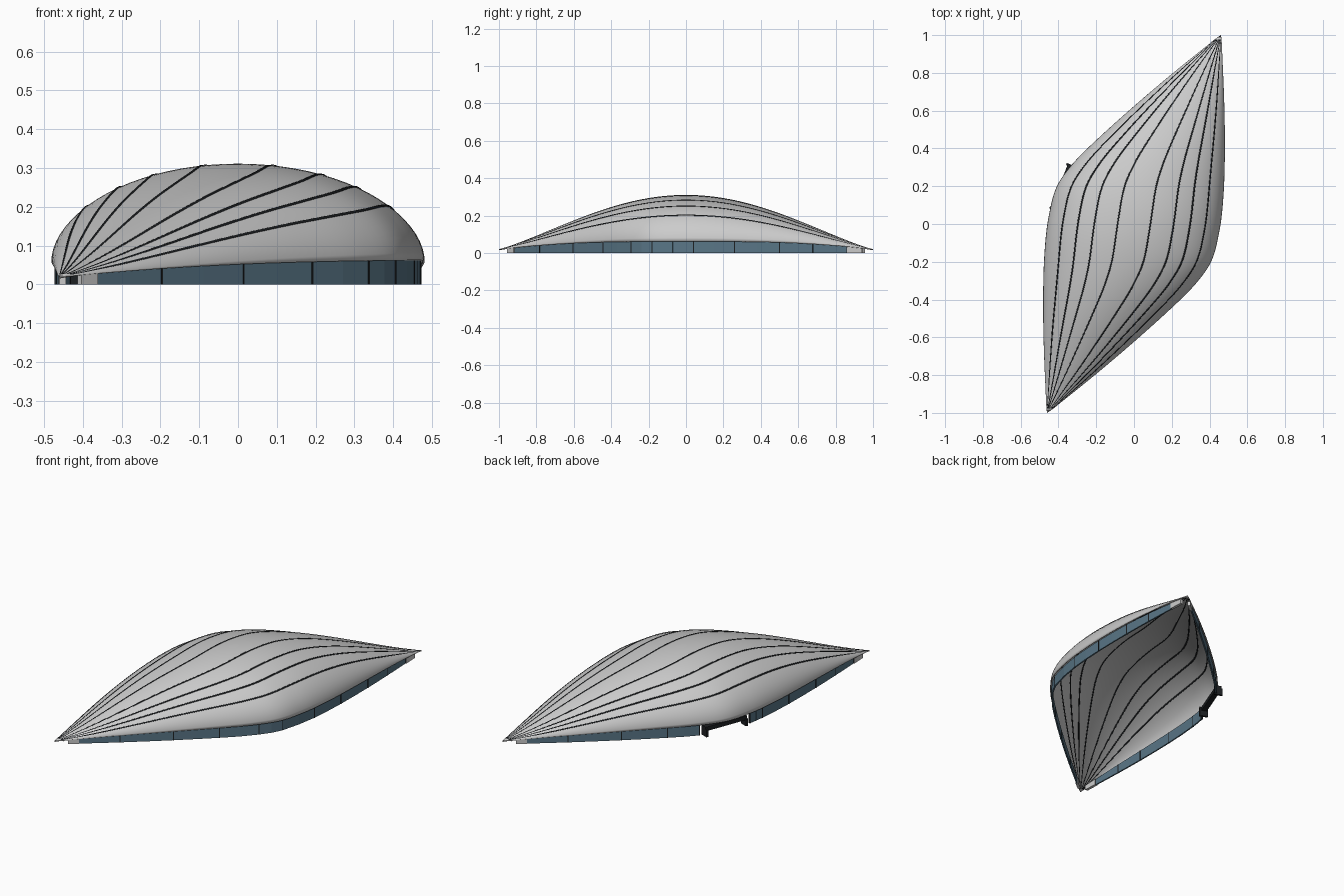
import bpy, bmesh, math
from mathutils import Vector

if "Cube" in bpy.data.objects:
    bpy.data.objects.remove(bpy.data.objects["Cube"])

def material(name, color):
    m = bpy.data.materials.new(name)
    m.diffuse_color = (*color, 1)
    m.use_nodes = True
    m.node_tree.nodes["Principled BSDF"].inputs["Base Color"].default_value = m.diffuse_color
    return m

GLASS = material("blue_glass", (0.10, 0.18, 0.24))
DARK = material("dark_metal", (0.012, 0.014, 0.016))

# Plan outline of the right eave (y, x); the left eave is its half turn
EAVE = [(-1, -.46), (-.79, -.2), (-.62, 0), (-.44, .2), (-.32, .32), (-.2, .405),
        (-.05, .447), (.1, .467), (.3, .477), (.6, .476), (1, .46)]

def slope(i):
    a, b = EAVE[max(i - 1, 0)], EAVE[min(i + 1, len(EAVE) - 1)]
    return (b[1] - a[1]) / (b[0] - a[0])

def right_x(y):
    y = max(-1, min(1, y))
    i = next(k for k in range(len(EAVE) - 1) if y <= EAVE[k + 1][0])
    (y0, x0), (y1, x1) = EAVE[i], EAVE[i + 1]
    d = y1 - y0
    t = (y - y0) / d
    return ((2*t**3 - 3*t*t + 1) * x0 + (t**3 - 2*t*t + t) * d * slope(i)
            + (3*t*t - 2*t**3) * x1 + (t**3 - t*t) * d * slope(i + 1))

def eave_z(y):
    return 0.018 + 0.044 * (1 - abs(y) ** 3)

def roof_point(q, y):
    r, l = right_x(y), -right_x(-y)
    ridge = 0.018 + 0.29 * max(0, math.cos(math.pi * y / 2)) ** 1.2
    z = eave_z(y) + max(0, ridge - eave_z(y)) * math.sqrt(max(0, 1 - q * q))
    return Vector(((r + l) / 2 + q * (r - l) / 2, y, z))

def make_object(name, bm, mat=None):
    bmesh.ops.recalc_face_normals(bm, faces=bm.faces)
    me = bpy.data.meshes.new(name)
    bm.to_mesh(me)
    bm.free()
    ob = bpy.data.objects.new(name, me)
    bpy.context.collection.objects.link(ob)
    if mat:
        me.materials.append(mat)
    return ob

# Roof shell lofted from tip to tip
NY, NA = 80, 40
bm = bmesh.new()
rows = [[bm.verts.new(roof_point(-math.cos(math.pi * j / NA), -1 + 2 * i / NY))
         for j in range(NA + 1)] for i in range(NY + 1)]
for a, b in zip(rows, rows[1:]):
    for j in range(NA):
        bm.faces.new((a[j], a[j + 1], b[j + 1], b[j]))
bmesh.ops.remove_doubles(bm, verts=bm.verts, dist=1e-5)
shell = make_object("roof_shell", bm)
mod = shell.modifiers.new("thickness", "SOLIDIFY")
mod.thickness = 0.006
mod.offset = 0
bpy.context.view_layer.objects.active = shell
shell.select_set(True)
bpy.ops.object.shade_smooth_by_angle(angle=math.radians(40))

# Dark roof seams running from tip to tip
cu = bpy.data.curves.new("roof_seams", "CURVE")
cu.dimensions = "3D"
cu.bevel_depth = 0.0055
cu.bevel_resolution = 1
for q in (.19, .46, .65, .826):
    for s in (-1, 1):
        sp = cu.splines.new("POLY")
        sp.points.add(NY - 2)
        for k, p in enumerate(sp.points):
            y = -1 + 2 * (k + 1) / NY
            p.co = (*roof_point(q * s, y), 1)
            p.radius = 1 - 0.35 * abs(y) ** 3
cu.materials.append(DARK)
bpy.context.collection.objects.link(bpy.data.objects.new("roof_seams", cu))

# Upright slab between two ground points
def add_slab(bm, a, b, za, zb, thick, base=0):
    d = (b - a).normalized()
    n = Vector((-d.y, d.x, 0)) * thick / 2
    v = [bm.verts.new(p + s * n + Vector((0, 0, z)))
         for s in (-1, 1) for p, z in ((a, base), (b, base), (b, zb), (a, za))]
    for f in ((0, 1, 2, 3), (4, 5, 6, 7), (0, 1, 5, 4), (1, 2, 6, 5), (2, 3, 7, 6), (3, 0, 4, 7)):
        bm.faces.new([v[i] for i in f])

def build_wall(side, runs, sign):
    def foot(y):
        return Vector((right_x(y) - 0.011, y, 0)) * sign
    glass, posts, ends = bmesh.new(), bmesh.new(), bmesh.new()
    for ys in runs:
        for y0, y1 in zip(ys, ys[1:]):
            end = max(abs(y0), abs(y1)) > 0.93
            for k in range(2):
                u, w = y0 + (y1 - y0) * k / 2, y0 + (y1 - y0) * (k + 1) / 2
                add_slab(ends if end else glass, foot(u), foot(w), eave_z(u), eave_z(w),
                         0.016 if end else 0.008)
        for y in ys:
            if abs(y) < 0.9:
                d = (foot(y + .004) - foot(y - .004)).normalized() * 0.0025
                add_slab(posts, foot(y) - d, foot(y) + d, eave_z(y), eave_z(y), 0.011)
    make_object(side + "_glass_wall", glass, GLASS)
    make_object(side + "_mullions", posts, DARK)
    make_object(side + "_wall_ends", ends)

# Glazed walls; the left one leaves an opening for the entrance
front_run = [-.95, -.915, -.78, -.6, -.44]
back_run = [.04, .26, .5, .68, .86, .94]
build_wall("right", [front_run + [-.29, -.18] + back_run], 1)
build_wall("left", [front_run + [-.32], [-.05] + back_run], -1)

# Entrance portal: lintel slab and two tapered fins
A, B = Vector((-.335, .315, 0)), Vector((-.428, .075, 0))
d = (B - A).normalized()
out = Vector((d.y, -d.x, 0))
if out.x > 0:
    out = -out
bm = bmesh.new()
add_slab(bm, A, B, 0.055, 0.055, 0.03, base=0.032)
make_object("entrance_lintel", bm, DARK)
bm = bmesh.new()
for p in (A + d * 0.006, B - d * 0.006):
    add_slab(bm, p - out * 0.025, p + out * 0.022, 0.055, 0.04, 0.012)
make_object("entrance_fins", bm, DARK)
